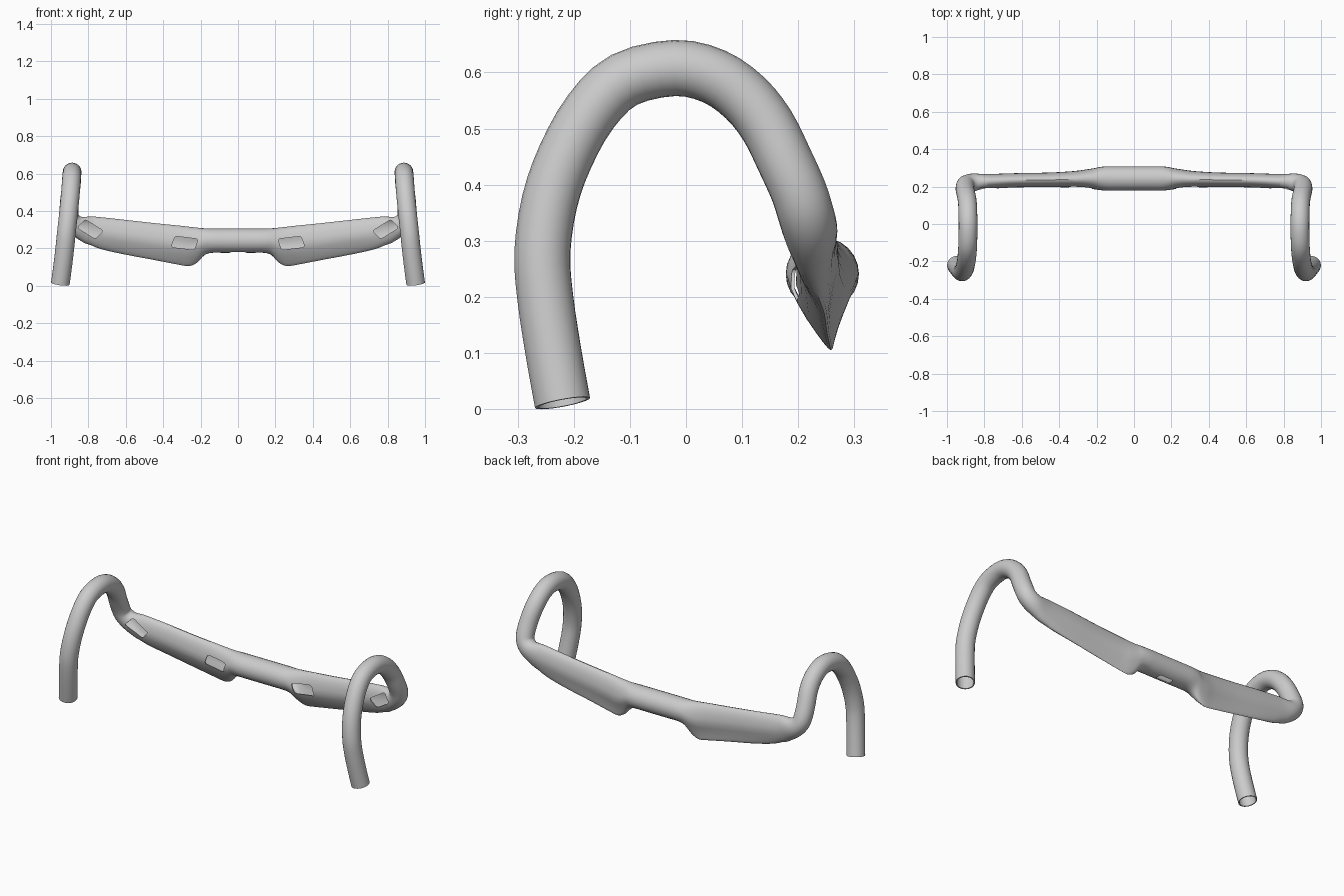
import bpy, bmesh, math
from mathutils import Vector, Matrix

if "Cube" in bpy.data.objects:
    bpy.data.objects.remove(bpy.data.objects["Cube"])

SIDES, SUB = 24, 3

# Flat top half: x, y centre, z top, z bottom, half depth, lower-edge pinch
wing = [(0, .243, .306, .176, .065, 0), (.08, .243, .306, .176, .065, 0),
        (.14, .243, .306, .176, .065, 0), (.18, .243, .307, .163, .062, .2),
        (.215, .242, .310, .126, .056, .5), (.26, .241, .315, .105, .050, .7),
        (.32, .239, .322, .113, .044, .7), (.45, .236, .335, .138, .039, .6),
        (.62, .234, .354, .170, .038, .5), (.74, .229, .367, .198, .039, .3),
        (.80, .226, .372, .225, .041, .1)]
# Drop centreline: x, y, z
drop = [(.858, .222, .318), (.893, .213, .35), (.903, .2, .39), (.902, .175, .445),
        (.895, .145, .505), (.89, .105, .555), (.888, .05, .593), (.887, -.02, .608),
        (.889, -.11, .587), (.893, -.17, .53), (.9, -.215, .45), (.908, -.243, .37),
        (.918, -.256, .28), (.926, -.251, .2), (.938, -.236, .1), (.95, -.22, .011)]

# Stations as x, y, z, half height, half depth, pinch
stations = [(x, y, (t + b) / 2, (t - b) / 2, w, p) for x, y, t, b, w, p in wing]
stations += [(x, y, z, .056 if i == 0 else .05, .048 if i == 0 else .05, 0)
             for i, (x, y, z) in enumerate(drop)]


def catmull(a, b, c, d, t):
    return [.5 * (2 * q + (r - p) * t + (2 * p - 5 * q + 4 * r - s) * t * t
                  + (3 * q - p - 3 * r + s) * t ** 3) for p, q, r, s in zip(a, b, c, d)]


def resample(pts):
    out, n = [], len(pts)
    for i in range(n - 1):
        ctrl = [pts[max(0, min(n - 1, i + k))] for k in (-1, 0, 1, 2)]
        out += [catmull(*ctrl, j / SUB) for j in range(SUB)]
    return out + [list(pts[-1])]


# Loft half of the bar
samples = resample(stations)
last_wing = (len(wing) - 1) * SUB
bm = bmesh.new()
rings, up = [], Vector((0, 0, 1))
for i, (x, y, z, h, w, p) in enumerate(samples):
    a, b = samples[max(i - 1, 0)], samples[min(i + 1, len(samples) - 1)]
    tan = Vector((1, 0, 0)) if i < last_wing else (Vector(b[:3]) - Vector(a[:3])).normalized()
    up = (up - tan * up.dot(tan)).normalized()
    side = up.cross(tan)
    ring = []
    for k in range(SIDES):
        ang = 2 * math.pi * k / SIDES
        c, s = math.cos(ang), math.sin(ang)
        low = max(0, -c)
        pos = Vector((x, y, z)) + up * h * c + side * (w * s * (1 - p * low) + .025 * p * low * low)
        if i == 0:
            pos.x = 0
        ring.append(bm.verts.new(pos))
    rings.append(ring)
for r0, r1 in zip(rings, rings[1:]):
    for k in range(SIDES):
        n = (k + 1) % SIDES
        bm.faces.new((r0[k], r1[k], r1[n], r0[n]))
bmesh.ops.recalc_face_normals(bm, faces=bm.faces)
# Outward check on the upper centre face
bm.faces.ensure_lookup_table()
if bm.faces[0].normal.z < 0:
    bmesh.ops.reverse_faces(bm, faces=bm.faces)
mesh = bpy.data.meshes.new("handlebar")
bm.to_mesh(mesh)
bm.free()
bar = bpy.data.objects.new("handlebar", mesh)
bpy.context.collection.objects.link(bar)

# Mirror and give the tube a thin wall
mirror = bar.modifiers.new("mirror", "MIRROR")
mirror.use_clip = True
wall = bar.modifiers.new("wall", "SOLIDIFY")
wall.thickness, wall.offset = .006, -1


def port_cutter(name, centre, size, shear=0, tilt=0, axis=1):
    """Rounded block whose straight sides run along the given axis."""
    b = bmesh.new()
    bmesh.ops.create_cube(b, size=1)
    bmesh.ops.scale(b, vec=size, verts=b.verts)
    edges = [e for e in b.edges if abs((e.verts[0].co - e.verts[1].co)[axis]) > 1e-4]
    bmesh.ops.bevel(b, geom=edges, offset=.012, segments=3, profile=.5, affect="EDGES")
    for v in b.verts:
        v.co.x += shear * v.co.z
    bmesh.ops.transform(b, matrix=Matrix.Translation(centre) @ Matrix.Rotation(-tilt, 4, "Y"),
                        verts=b.verts)
    me = bpy.data.meshes.new(name)
    b.to_mesh(me)
    b.free()
    ob = bpy.data.objects.new(name, me)
    bpy.context.collection.objects.link(ob)
    ob.hide_render = True
    return ob


# Cable ports on the front, plus a slot below the clamp
cutters = [port_cutter("clamp_slot", (0, .243, .18), (.09, .04, .06), axis=2)]
for s in (-1, 1):
    cutters.append(port_cutter("inner_port", (s * .285, .175, .228), (.125, .13, .06),
                               -s * .2, s * math.radians(7)))
    cutters.append(port_cutter("outer_port", (s * .79, .175, .302), (.115, .11, .06),
                               -s * .2, s * math.radians(32)))
for c in cutters:
    cut = bar.modifiers.new(c.name, "BOOLEAN")
    cut.operation, cut.object, cut.solver = "DIFFERENCE", c, "EXACT"

# Bake the modifiers, drop the cutters and shade
bpy.context.view_layer.update()
bpy.context.view_layer.objects.active = bar
bar.select_set(True)
for name in [m.name for m in bar.modifiers]:
    bpy.ops.object.modifier_apply(modifier=name)
for c in cutters:
    bpy.data.objects.remove(c)
bpy.ops.object.shade_smooth_by_angle(angle=math.radians(35))
